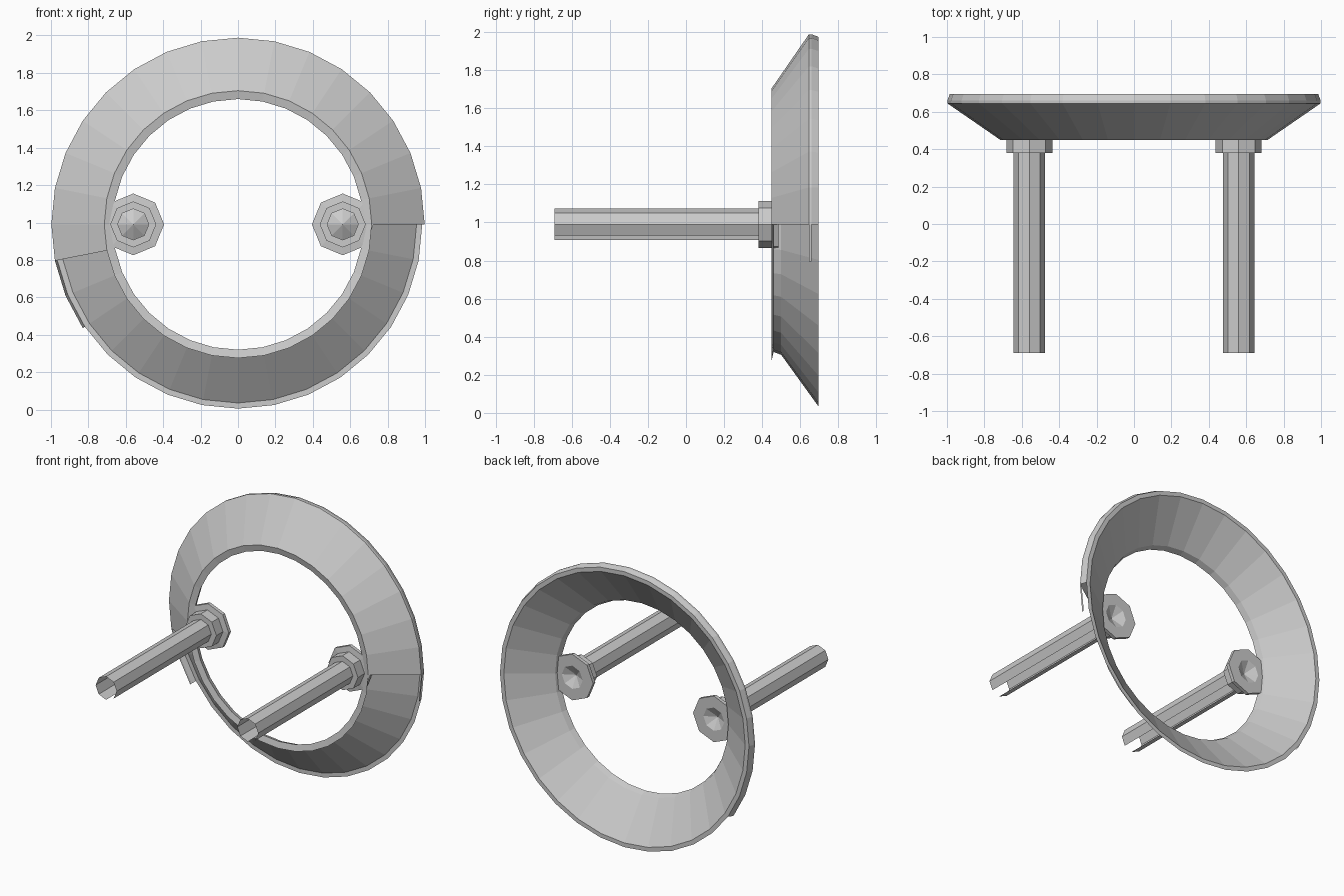
import bpy, bmesh, math

if "Cube" in bpy.data.objects:
    bpy.data.objects.remove(bpy.data.objects["Cube"])

CZ = 0.99  # height of the ring centre


def lathe(name, profile, n, cx=0.0, skip=None):
    """Revolve (radius, y) points about the y axis; skip(band, segment) leaves gaps."""
    bm = bmesh.new()
    rings = []
    for r, y in profile:
        if r == 0:
            rings.append([bm.verts.new((cx, y, CZ))] * n)
        else:
            rings.append([bm.verts.new((cx + r * math.cos(math.tau * i / n), y,
                                        CZ + r * math.sin(math.tau * i / n)))
                          for i in range(n)])
    for k in range(len(profile) - 1):
        a, b = rings[k], rings[k + 1]
        for i in range(n):
            if skip and skip(k, i):
                continue
            j = (i + 1) % n
            bm.faces.new(list(dict.fromkeys((a[i], a[j], b[j], b[i]))))
    loose = [v for v in bm.verts if not v.link_faces]
    bmesh.ops.delete(bm, geom=loose, context='VERTS')
    bmesh.ops.recalc_face_normals(bm, faces=bm.faces)
    me = bpy.data.meshes.new(name)
    bm.to_mesh(me)
    bm.free()
    ob = bpy.data.objects.new(name, me)
    bpy.context.collection.objects.link(ob)
    return ob


# Full inner funnel with its flat back edge and front lip
lathe("inner_funnel", [(0.715, 0.45), (0.67, 0.46), (0.685, 0.50),
                       (0.955, 0.695), (0.985, 0.695)], 32)

# Outer shell covers the upper half only; its rim runs a little further down
def shell_gap(band, seg):
    if band == 0:
        return seg >= 17
    return 19 <= seg < (31 if band == 1 else 32)

lathe("outer_shell", [(0.715, 0.45), (0.998, 0.645), (0.998, 0.66),
                      (0.985, 0.695)], 32, skip=shell_gap)

# Two mounting posts: open hollow tube, nut, flange plate and conical end
for side, label in ((-1, "left"), (1, "right")):
    x = side * 0.56
    lathe(label + "_tube", [(0.083, -0.69), (0.083, 0.38)], 8, x,
          skip=lambda k, i: i == 6)
    lathe(label + "_nut", [(0.083, 0.38), (0.123, 0.38), (0.123, 0.455)], 8, x)
    lathe(label + "_flange", [(0.123, 0.455), (0.165, 0.46), (0.165, 0.485),
                              (0.083, 0.485), (0, 0.44)], 8, x)
